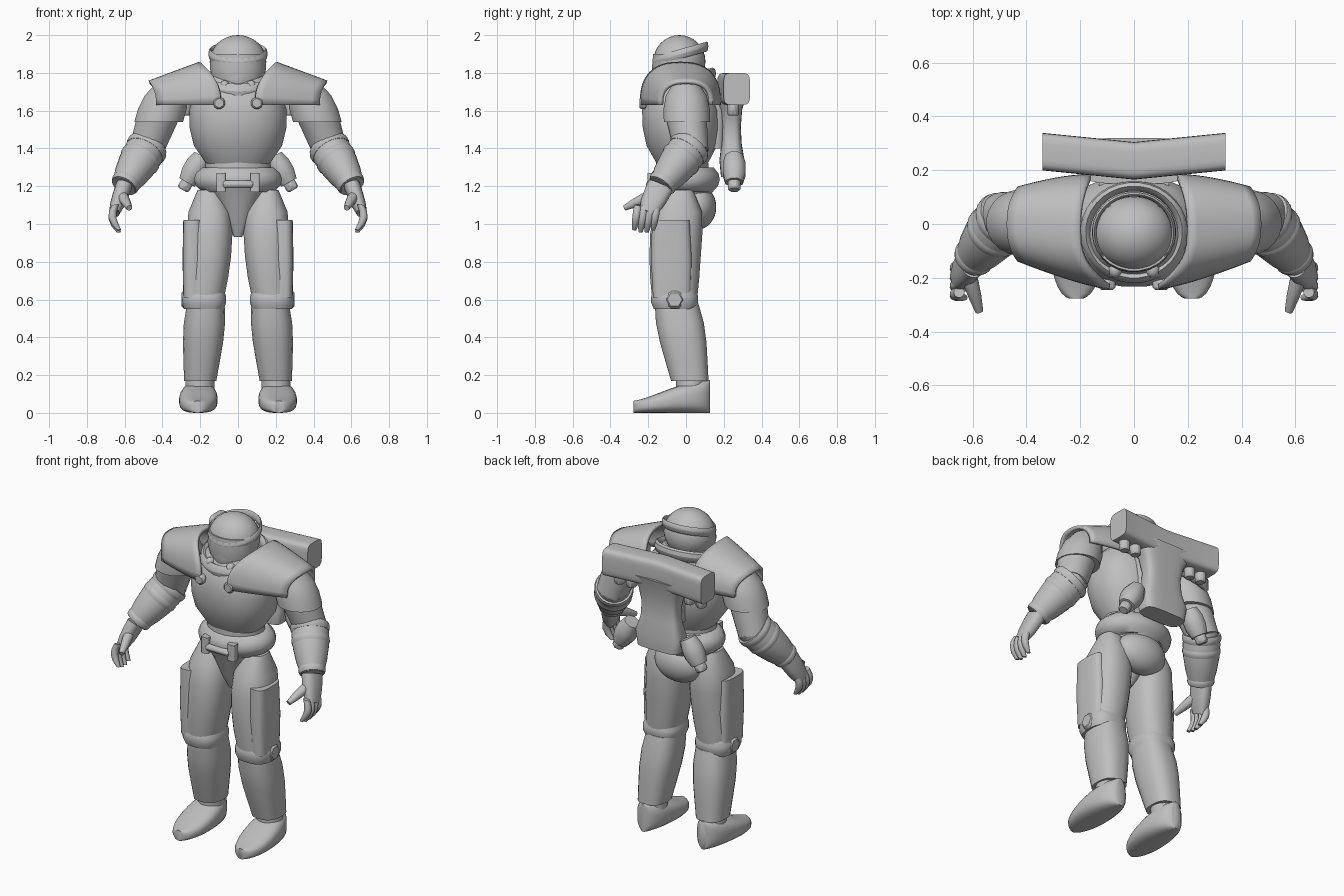
import bpy, bmesh
from math import sin, cos, pi, radians, copysign
from mathutils import Vector, Matrix

if "Cube" in bpy.data.objects:
    bpy.data.objects.remove(bpy.data.objects["Cube"])

COLOUR = (.52, .52, .52, 1)
grey = bpy.data.materials.new("armour_grey")
grey.use_nodes = True
grey.diffuse_color = COLOUR
grey.node_tree.nodes["Principled BSDF"].inputs["Base Color"].default_value = COLOUR

X, Y, Z = Matrix.Identity(3)


def finish(name, bm, mirror=False, thickness=0, bevel=0, sharp=45):
    """Turn a bmesh into a shaded object with its modifiers."""
    bmesh.ops.recalc_face_normals(bm, faces=bm.faces[:])
    mesh = bpy.data.meshes.new(name)
    bm.to_mesh(mesh)
    bm.free()
    mesh.materials.append(grey)
    ob = bpy.data.objects.new(name, mesh)
    bpy.context.collection.objects.link(ob)
    bpy.ops.object.select_all(action='DESELECT')
    ob.select_set(True)
    bpy.context.view_layer.objects.active = ob
    bpy.ops.object.shade_smooth_by_angle(angle=radians(sharp))
    if thickness:
        solid = ob.modifiers.new("thickness", 'SOLIDIFY')
        solid.thickness, solid.offset = thickness, 0
    if bevel:
        ob.modifiers.new("bevel", 'BEVEL').width = bevel
    if mirror:
        ob.modifiers.new("mirror", 'MIRROR')


def skin(name, rows, closed=True, caps=True, **options):
    """Bridge rows of points with quads."""
    bm = bmesh.new()
    grid = [[bm.verts.new(point) for point in row] for row in rows]
    count = len(grid[0])
    for low, high in zip(grid, grid[1:]):
        for i in range(count if closed else count - 1):
            j = (i + 1) % count
            bm.faces.new((low[i], low[j], high[j], high[i]))
    if caps:
        bm.faces.new(grid[0])
        bm.faces.new(grid[-1])
    finish(name, bm, **options)


def ring(centre, across, along, power=1, sides=24):
    """Rounded outline; a low power makes it boxy."""
    outline = []
    for i in range(sides):
        angle = 2 * pi * (i + .5) / sides
        c, s = cos(angle), sin(angle)
        outline.append(centre + across * copysign(abs(c) ** power, c)
                       + along * copysign(abs(s) ** power, s))
    return outline


def taper(name, start, end, widths, depth=1, bow=(0, 0, 0), tilt=False, power=1, sides=24, **options):
    """Evenly spaced rings from start to end, level or square to the path."""
    start, end, bow = Vector(start), Vector(end), Vector(bow)
    across, along = X, Y
    if tilt:
        path = (end - start).normalized()
        across = Y.cross(path).normalized()
        along = path.cross(across)
    rows = []
    for k, width in enumerate(widths):
        t = k / (len(widths) - 1)
        centre = start.lerp(end, t) + bow * sin(pi * t)
        rows.append(ring(centre, across * width, along * width * depth, power, sides))
    skin(name, rows, **options)


def ball(name, place, size, **options):
    bm = bmesh.new()
    bmesh.ops.create_uvsphere(bm, u_segments=32, v_segments=16, radius=1,
                              matrix=Matrix.Translation(place) @ Matrix.Diagonal((*size, 1)))
    finish(name, bm, **options)


def knob(name, place, radius, depth, axis=Z, sides=6, **options):
    turn = Z.rotation_difference(axis).to_matrix().to_4x4()
    bm = bmesh.new()
    bmesh.ops.create_cone(bm, cap_ends=True, segments=sides, radius1=radius, radius2=radius,
                          depth=depth, matrix=Matrix.Translation(place) @ turn)
    finish(name, bm, bevel=radius / 4, **options)


def hoop(name, radius, height, tube, slope, **options):
    """Closed band around the neck or head, rising towards the back."""
    rows = []
    for k in range(9):
        turn = 2 * pi * k / 8
        reach = radius + tube.x * cos(turn)
        lift = Z * (height + tube.y * sin(turn)) - Y * .03
        rows.append(ring(lift, X * reach, (Y + Z * slope) * reach * .95, sides=32))
    skin(name, rows, caps=False, **options)


# Helmet: dome, face mask, tilted brow band and breathing knobs
ball("helmet_dome", (0, -.035, 1.86), (.15, .138, .14))
taper("face_mask", (0, -.06, 1.67), (0, -.04, 1.9), (.1, .13, .15, .15), depth=.9)
taper("mouth_guard", (0, -.1, 1.69), (0, -.1, 1.79), (.06, .09, .09), depth=.85)
ball("breathing_knob", (.07, -.17, 1.735), (.025, .03, .025), mirror=True)
hoop("brow_band", .148, 1.9, Vector((.009, .026)), slope=.28)
hoop("collar", .18, 1.75, Vector((.02, .035)), slope=.25)

# Torso, belly and pelvis
taper("chest", (0, -.02, 1.32), (0, -.03, 1.79), (.17, .235, .258, .26, .23, .14), depth=.8, power=.88)
taper("belly", (0, -.02, 1.16), (0, -.02, 1.36), (.16, .18, .17), depth=.8)
taper("pelvis", (0, -.05, .93), (0, -.01, 1.2), (.02, .07, .11, .16), depth=1.1, power=.85)
ball("seat", (0, .06, 1.09), (.16, .1, .12))

# Belt with front bar and clips
taper("belt", (0, -.01, 1.17), (0, -.005, 1.3), (.19, .225, .235, .225, .19), depth=.8)
taper("belt_clip", (.09, -.18, 1.17), (.09, -.18, 1.27), (.025, .025), power=.4, mirror=True)
knob("belt_bar", (0, -.19, 1.21), .022, .16, axis=X, sides=12)

# Shoulder shells: arches that shrink outwards, with lapels running down the chest
shell = []
for k in range(9):
    u = k / 8
    arch = []
    for i in range(25):
        c, s = cos(pi * i / 24), sin(pi * i / 24)
        inner = .2 - max(.11 * c, -.04 * c) * abs(c)
        outer = .47 - .04 * c * c
        reach = .205 - .075 * u ** 1.4
        arch.append((inner + (outer - inner) * u,
                     .03 * (u - 1) - reach * copysign(abs(c) ** .8, c),
                     1.63 + (.22 - .1 * u) * abs(s) ** .75))
    shell.append(arch)
skin("shoulder_shell", shell, closed=False, caps=False, mirror=True, thickness=.02)
knob("lapel_bolt", (.1, -.225, 1.64), .036, .04, axis=Y, mirror=True)

# Arms
elbow, wrist = Vector((.465, .04, 1.43)), Vector((.605, -.135, 1.2))
taper("upper_sleeve", (.36, 0, 1.75), (.42, .005, 1.54), (.07, .115, .13, .13), depth=.95, mirror=True)
taper("elbow", (.42, 0, 1.58), (.49, .03, 1.38), (.11, .1, .09), tilt=True, mirror=True)
taper("forearm_guard", elbow, wrist, (.09, .107, .102, .088, .065), tilt=True, mirror=True)
for place, radius in ((.14, .112), (.38, .109), (.92, .077)):
    taper("forearm_band", elbow.lerp(wrist, place - .07), elbow.lerp(wrist, place + .07),
          (radius - .006, radius, radius, radius - .006), tilt=True, mirror=True)

# Hands: palm, four curled fingers and a thumb
taper("palm", wrist, (.655, -.205, 1.06), (.044, .042, .038, .028), depth=1.6,
      tilt=True, power=.8, mirror=True)
for i in range(4):
    y = -.155 - i * .033
    tip = .95 + abs(i - 1.5) * .012
    taper("finger", (.65, y, 1.1), (.63, y - .02, tip), (.02, .022, .021, .019, .011),
          bow=X * .025, tilt=True, sides=12, mirror=True)
taper("thumb", (.62, -.17, 1.16), (.575, -.325, 1.085), (.026, .029, .024, .015),
      tilt=True, sides=12, mirror=True)

# Legs
knee = Vector((.18, -.06, .6))
taper("thigh", knee, (.155, -.03, 1.18), (.105, .115, .12, .122, .112, .06), depth=1.14,
      bow=(-.015, -.01, 0), power=.85, mirror=True)
taper("thigh_plate", (.24, -.075, .61), (.24, -.08, 1.02), (.05, .054, .05), depth=2,
      power=.6, mirror=True)
taper("knee_band", knee - Z * .05, knee + Z * .05, (.105, .118, .118, .105), depth=1.06,
      power=.75, mirror=True)
knob("knee_bolt", knee + X * .09, .056, .06, axis=X, mirror=True)
taper("shin_guard", (.17, -.05, .58), (.2, .02, .17), (.1, .11, .107, .097, .086),
      depth=1.16, power=.8, mirror=True)
taper("ankle", (.205, .03, .05), (.2, .02, .2), (.08, .075), mirror=True)

# Boots: wide and low at the toe, tall at the heel, rounded at both ends
boot = []
for k in range(15):
    t = .5 - .495 * cos(pi * k / 14)
    width = .102 * sin(pi * t) ** .35
    height = .032 + .055 * cos(pi / 2 * t) ** 1.4
    boot.append(ring(Vector((.205 + .01 * t, .13 - .41 * t, height)), X * width, Z * height, .72))
skin("boot", boot, mirror=True)

# Backpack: bent top bar, waisted column, splayed canisters and nozzles
bar = [ring(Vector((x, .235 + .1 * abs(x), 1.715)), Y * .07, Z * .085, .4)
       for x in (-.34, 0, .34)]
skin("pack_bar", bar)
taper("pack_column", (0, .245, 1.25), (0, .235, 1.69), (.14, .155, .125, .12, .14, .2),
      depth=.43, power=.5)
taper("pack_mount", (0, .15, 1.4), (0, .15, 1.66), (.1, .13), depth=.5, power=.5)
splay = Vector((.08, 0, -.14))
top = Vector((.19, .255, 1.36))
taper("canister", top, top + splay, (.05, .065, .065, .05), tilt=True, sides=8, mirror=True)
knob("canister_cap", top + splay * 1.1, .038, .06, axis=splay.normalized(), mirror=True)
for x in (.2, .28):
    knob("upper_nozzle", (x, .25, 1.615), .034, .08, sides=8, mirror=True)
